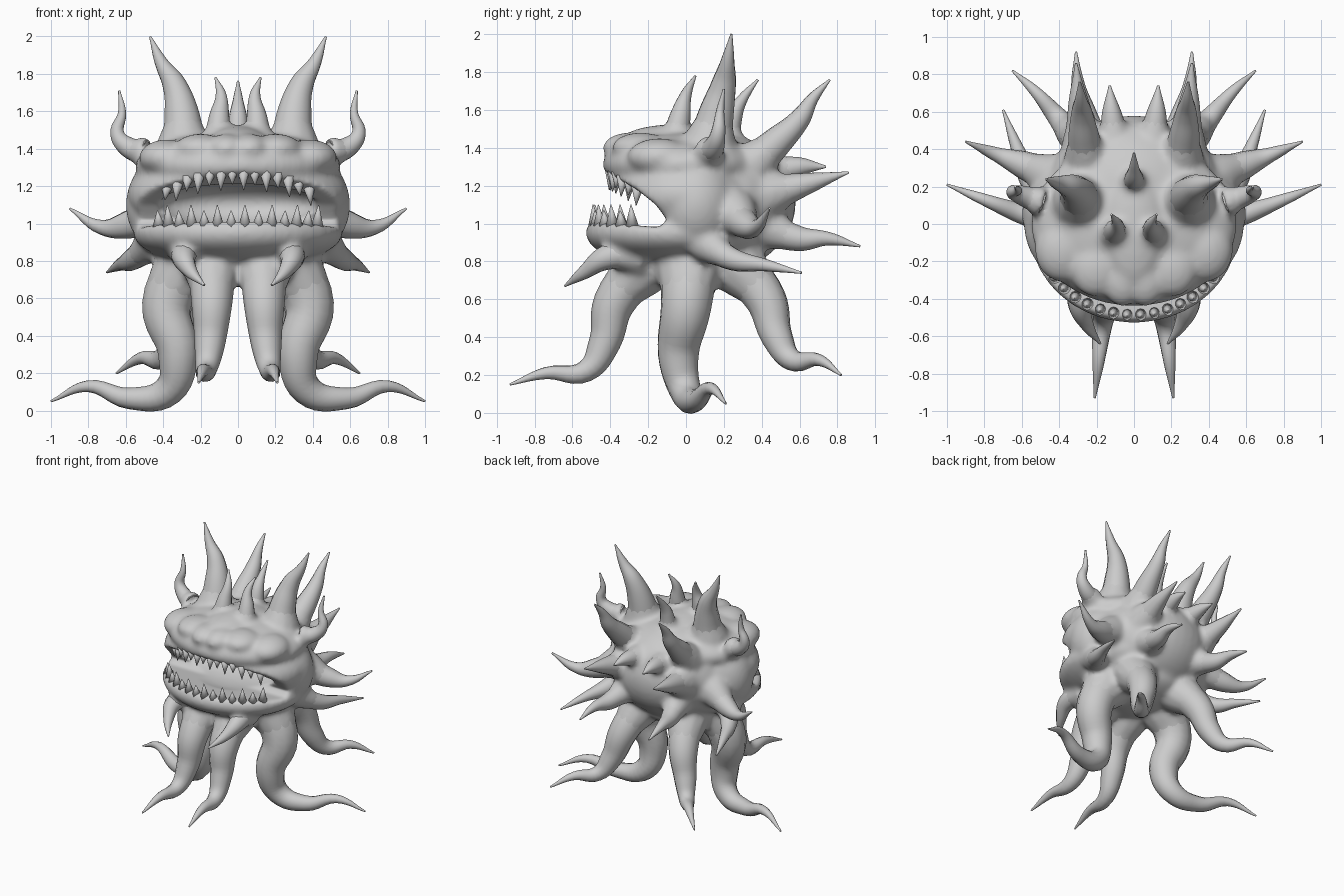
import bpy, bmesh, math
from mathutils import Matrix, Vector
from mathutils.bvhtree import BVHTree

if "Cube" in bpy.data.objects:
    bpy.data.objects.remove(bpy.data.objects["Cube"])

skin = bpy.data.materials.new("grey_skin")
skin.use_nodes = True
GREY = (0.6, 0.6, 0.6, 1)
skin.diffuse_color = GREY
skin.node_tree.nodes["Principled BSDF"].inputs["Base Color"].default_value = GREY


def add_object(name, mesh):
    obj = bpy.data.objects.new(name, mesh)
    bpy.context.collection.objects.link(obj)
    mesh.materials.clear()
    mesh.materials.append(skin)
    return obj


def bake(obj):
    """Evaluate the curve or modifiers into a plain mesh."""
    bpy.context.view_layer.update()
    graph = bpy.context.evaluated_depsgraph_get()
    return bpy.data.meshes.new_from_object(obj.evaluated_get(graph))


def tube(points, radii):
    curve = bpy.data.curves.new("path", "CURVE")
    curve.dimensions = "3D"
    curve.bevel_depth = 1
    curve.bevel_resolution = 4
    curve.resolution_u = 6
    curve.use_fill_caps = True
    spline = curve.splines.new("BEZIER")
    spline.bezier_points.add(len(points) - 1)
    for knot, co, radius in zip(spline.bezier_points, points, radii):
        knot.co = co
        knot.radius = radius
        knot.handle_left_type = knot.handle_right_type = "AUTO"
    obj = bpy.data.objects.new("path", curve)
    bpy.context.collection.objects.link(obj)
    mesh = bake(obj)
    bpy.data.objects.remove(obj)
    return mesh


def ellipsoid(bm, centre, size, mirror=False):
    for side in ((1, -1) if mirror else (1,)):
        place = Matrix.Translation((centre[0] * side, *centre[1:])) @ Matrix.Diagonal((*size, 1))
        bmesh.ops.create_uvsphere(bm, u_segments=40, v_segments=24, radius=1, matrix=place)


flesh = bmesh.new()


def tentacle(name, width, *points):
    """Tapered tentacle, mirrored when off centre, with a flared root blended into the body."""
    sides = (("left_", 1), ("right_", -1)) if points[0][0] else (("", 1),)
    last = len(points) - 1
    radii = [width * (1 - i / last) + 0.006 for i in range(last + 1)]
    for prefix, side in sides:
        path = [Vector((x * side, y, z)) for x, y, z in points]
        mesh = tube(path, radii)
        mesh.shade_smooth()
        add_object(prefix + name, mesh)
        root = tube(path[:3], [radii[0] * 1.25, radii[1] * 0.9, radii[2] * 0.5])
        flesh.from_mesh(root)
        bpy.data.meshes.remove(root)


# Legs
tentacle("front_leg", .13, (.14, -.2, .8), (.14, -.38, .58), (.15, -.43, .37),
         (.17, -.53, .22), (.19, -.74, .21), (.21, -.93, .15))
tentacle("middle_leg", .155, (.24, .02, .82), (.38, 0, .56), (.32, -.04, .3),
         (.37, 0, .11), (.58, .05, .065), (.8, .13, .13), (1, .21, .05))
tentacle("back_leg", .13, (.2, .25, .8), (.27, .42, .6), (.33, .48, .4),
         (.4, .56, .28), (.52, .7, .28), (.65, .82, .2))

# Horns and spikes, from the crown down to the chin
tentacle("crown_spike", .075, (.11, -.06, 1.42), (.1, -.03, 1.57), (.09, 0, 1.68), (.12, .05, 1.78))
tentacle("great_horn", .12, (.29, .12, 1.4), (.3, .16, 1.58), (.34, .2, 1.74),
         (.41, .22, 1.86), (.47, .24, 2))
tentacle("centre_spike", .065, (0, .22, 1.4), (0, .25, 1.57), (0, .3, 1.66), (0, .38, 1.76))
tentacle("rear_horn", .1, (.25, .34, 1.3), (.27, .48, 1.43), (.28, .6, 1.55),
         (.285, .67, 1.66), (.29, .76, 1.76))
tentacle("curled_spike", .065, (.5, .12, 1.38), (.59, .15, 1.41), (.645, .17, 1.48),
         (.62, .18, 1.59), (.635, .2, 1.71))
tentacle("nape_spike", .09, (.1, .42, 1.26), (.12, .6, 1.3), (.13, .74, 1.3))
tentacle("upper_back_spike", .12, (.25, .38, 1.14), (.29, .6, 1.2), (.31, .86, 1.27))
tentacle("lower_back_spike", .09, (.22, .42, .98), (.27, .6, .92), (.3, .75, .92), (.31, .92, .88))
tentacle("side_spike", .1, (.43, .25, 1.06), (.6, .32, .99), (.73, .37, .98), (.9, .44, 1.08))
tentacle("low_side_spike", .08, (.45, .1, .9), (.56, .25, .81), (.63, .42, .78), (.7, .61, .74))
tentacle("chin_tusk", .09, (.25, -.25, .84), (.29, -.42, .82), (.25, -.54, .74), (.18, -.64, .67))

# Body masses: skull, cheeks, face, upper snout, lower jaw, belly
ellipsoid(flesh, (0, .15, 1.11), (.48, .43, .37))
ellipsoid(flesh, (.3, .05, 1.1), (.3, .25, .3), True)
ellipsoid(flesh, (0, 0, 1.15), (.59, .44, .27))
ellipsoid(flesh, (0, 0, 1.31), (.55, .44, .18))
ellipsoid(flesh, (0, -.03, .95), (.56, .5, .19))
ellipsoid(flesh, (0, .05, .8), (.34, .34, .14))
# Nose, brow and centre ridge
ellipsoid(flesh, (.06, -.3, 1.4), (.11, .14, .08), True)
ellipsoid(flesh, (.2, -.24, 1.4), (.14, .15, .08), True)
ellipsoid(flesh, (.38, -.14, 1.35), (.15, .17, .1), True)
ellipsoid(flesh, (0, -.03, 1.45), (.16, .3, .075))

body_mesh = bpy.data.meshes.new("body_blend")
flesh.to_mesh(body_mesh)
flesh.free()
blend = add_object("body_blend", body_mesh)

# Mouth cutters: a wedge across the face and a rounded throat
wedge = bmesh.new()
profile = [(-.8, 1.05), (-.5, 1.01), (-.14, .98), (-.1, 1.02), (-.16, 1.1), (-.26, 1.18), (-.42, 1.27), (-.8, 1.34)]
face = wedge.faces.new([wedge.verts.new((-1, y, z)) for y, z in profile])
sweep = bmesh.ops.extrude_face_region(wedge, geom=[face])
bmesh.ops.translate(wedge, vec=(2, 0, 0), verts=[v for v in sweep["geom"] if isinstance(v, bmesh.types.BMVert)])
bmesh.ops.recalc_face_normals(wedge, faces=wedge.faces)
throat = bmesh.new()
ellipsoid(throat, (0, -.16, 1.1), (.42, .26, .13))
cutters = []
for name, bm in (("mouth_cutter", wedge), ("throat_cutter", throat)):
    mesh = bpy.data.meshes.new(name)
    bm.to_mesh(mesh)
    bm.free()
    cutters.append(add_object(name, mesh))


def remesh(size):
    mod = blend.modifiers.new("remesh", "REMESH")
    mod.mode = "VOXEL"
    mod.voxel_size = size


remesh(.018)
for cutter in cutters:
    cut = blend.modifiers.new("cut", "BOOLEAN")
    cut.operation = "DIFFERENCE"
    cut.solver = "EXACT"
    cut.object = cutter
remesh(.015)
smooth = blend.modifiers.new("smooth", "SMOOTH")
smooth.iterations = 9
body = add_object("body", bake(blend))
body.data.shade_smooth()
for helper in [blend] + cutters:
    bpy.data.objects.remove(helper)

# Teeth, seated on the lips by casting rays at the face
surface = BVHTree.FromPolygons([v.co for v in body.data.vertices],
                               [p.vertices[:] for p in body.data.polygons])


def lip_point(angle, height):
    out = Vector((math.sin(angle), -math.cos(angle), 0))
    hit = surface.ray_cast(out * 1.5 + Vector((0, 0, height)), -out)[0]
    return hit - out * .04


def tooth(name, base, length, lean):
    bm = bmesh.new()
    bmesh.ops.create_cone(bm, cap_ends=True, segments=10, radius1=.036, radius2=.002, depth=abs(length),
                          matrix=Matrix.Translation((0, 0, abs(length) / 2)))
    tip = Vector((base.x * lean, base.y * lean, length))
    turn = Vector((0, 0, 1)).rotation_difference(tip).to_matrix().to_4x4()
    bmesh.ops.transform(bm, matrix=Matrix.Translation(base) @ turn, verts=bm.verts)
    mesh = bpy.data.meshes.new(name)
    bm.to_mesh(mesh)
    bm.free()
    mesh.shade_smooth()
    add_object(name, mesh)


COUNT = 14
for i in range(COUNT):
    angle = math.radians(-56 + 112 * i / (COUNT - 1))
    height = 1.28
    for _ in range(4):
        spot = lip_point(angle, height + .04)
        height = max(1.12, 1.285 - .6 * (spot.y + .39))
    spot.z = height
    tooth(f"upper_tooth_{i + 1}", spot, -.08 - .03 * (i % 2), .03)
    spot = lip_point(angle, .97)
    spot.z = .985
    tooth(f"lower_tooth_{i + 1}", spot, .085 + .03 * (i % 2), .02)
